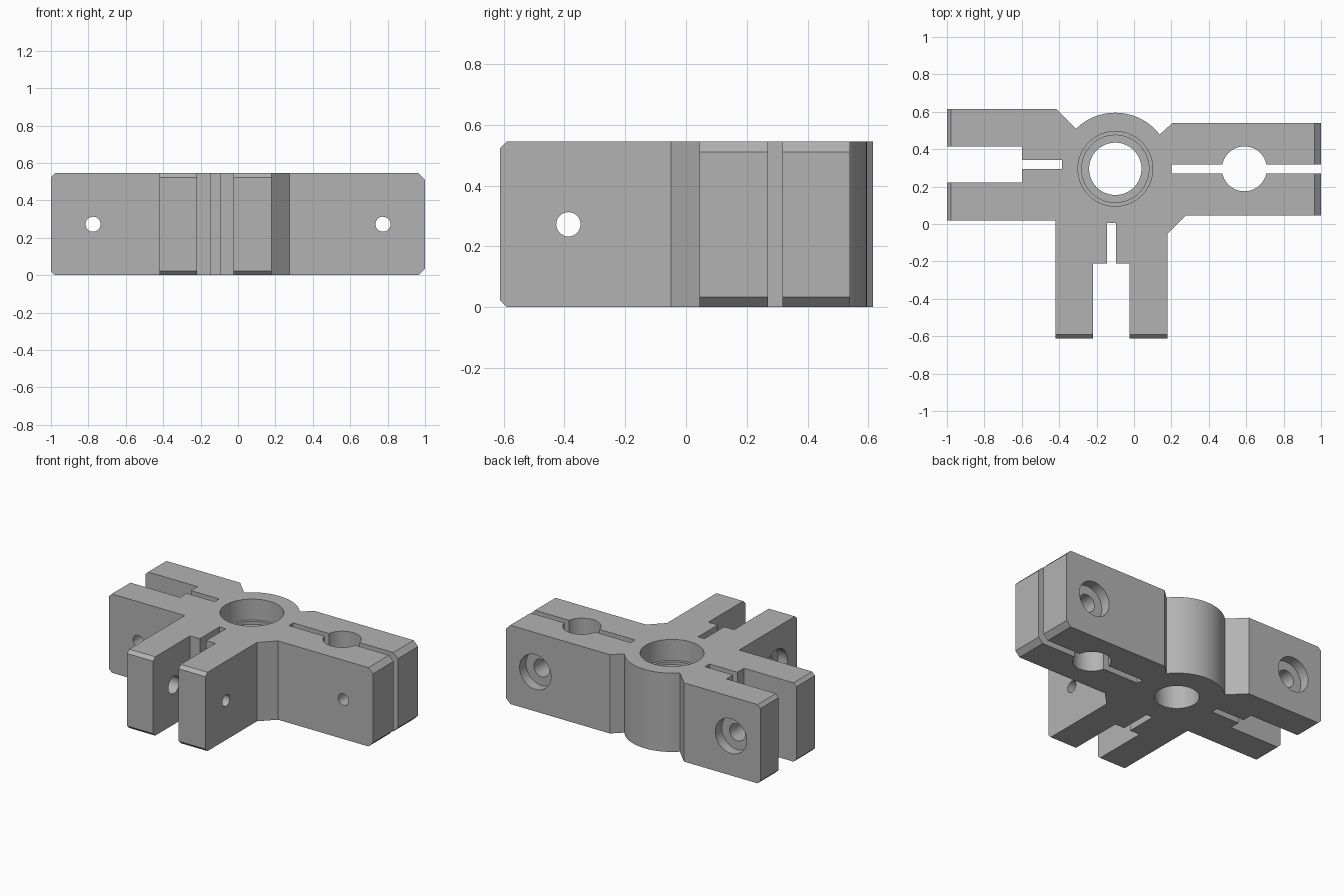
import bpy, bmesh
from math import sin, cos, radians, pi
from mathutils import Vector

if "Cube" in bpy.data.objects:
    bpy.data.objects.remove(bpy.data.objects["Cube"], do_unlink=True)

HEIGHT = 0.545
MID = HEIGHT / 2
HUB = Vector((-0.1, 0.295))
HUB_RADIUS = 0.3

grey = bpy.data.materials.new("plain_grey")
grey.use_nodes = True
grey.diffuse_color = (0.45, 0.45, 0.45, 1)
grey.node_tree.nodes["Principled BSDF"].inputs["Base Color"].default_value = (0.45, 0.45, 0.45, 1)


def extrude_outline(name, points, height):
    mesh = bpy.data.meshes.new(name)
    bm = bmesh.new()
    face = bm.faces.new([bm.verts.new((x, y, 0)) for x, y in points])
    top = bmesh.ops.extrude_face_region(bm, geom=[face])["geom"]
    verts = [v for v in top if isinstance(v, bmesh.types.BMVert)]
    bmesh.ops.translate(bm, verts=verts, vec=(0, 0, height))
    bmesh.ops.recalc_face_normals(bm, faces=bm.faces)
    bm.to_mesh(mesh)
    bm.free()
    obj = bpy.data.objects.new(name, mesh)
    bpy.context.collection.objects.link(obj)
    return obj


def cut(start, end, radius, sides=64):
    """Subtract a straight round (or few-sided) bar from the bracket."""
    a, b = Vector(start), Vector(end)
    bpy.ops.mesh.primitive_cylinder_add(vertices=sides, radius=radius,
                                        depth=(b - a).length, location=(a + b) / 2)
    tool = bpy.context.object
    d = b - a
    if abs(d.x) > 0:
        tool.rotation_euler = (0, pi / 2, 0)
    elif abs(d.y) > 0:
        tool.rotation_euler = (pi / 2, 0, 0)
    tool.hide_render = True
    bpy.context.view_layer.objects.active = bracket
    mod = bracket.modifiers.new("cut", 'BOOLEAN')
    mod.operation = 'DIFFERENCE'
    mod.solver = 'EXACT'
    mod.object = tool
    bpy.ops.object.modifier_apply(modifier=mod.name)
    bpy.data.objects.remove(tool, do_unlink=True)


# Plan outline: hub arc, clamp arm, front fork, side fork
arc = [(HUB.x + HUB_RADIUS * cos(radians(t)), HUB.y + HUB_RADIUS * sin(radians(t)))
       for t in [134.3 - i * (134.3 - 37.6) / 28 for i in range(29)]]
clamp_arm = [(0.205, 0.54), (1, 0.54), (1, 0.318), (0.2, 0.318),
             (0.2, 0.27), (1, 0.27), (1, 0.045), (0.275, 0.045), (0.18, -0.05)]
front_fork = [(0.18, -0.612), (-0.025, -0.612), (-0.025, -0.21), (-0.097, -0.21),
              (-0.097, 0.005), (-0.145, 0.005), (-0.145, -0.21), (-0.22, -0.21),
              (-0.22, -0.612), (-0.42, -0.612)]
side_fork = [(-0.42, 0.018), (-1, 0.018), (-1, 0.222), (-0.6, 0.222), (-0.6, 0.295),
             (-0.385, 0.295), (-0.385, 0.343), (-0.6, 0.343), (-0.6, 0.415),
             (-1, 0.415), (-1, 0.615), (-0.415, 0.615)]
bracket = extrude_outline("bracket_body", arc + clamp_arm + front_fork + side_fork, HEIGHT)

# Stepped hub bore: bearing seat, relief, through hole
for radius, bottom in [(0.2, HEIGHT - 0.145), (0.18, HEIGHT - 0.165), (0.14, -0.1)]:
    cut((*HUB, bottom), (*HUB, HEIGHT + 0.1), radius)

# Rod hole in the clamp arm
cut((0.59, 0.295, -0.1), (0.59, 0.295, HEIGHT + 0.1), 0.12)

# Cross bolts: thin hole, wider clearance half, round head recess
for x, back in [(-0.775, 0.615), (0.775, 0.54)]:
    cut((x, -0.1, MID), (x, 0.7, MID), 0.04, 32)
    cut((x, 0.3, MID), (x, 0.7, MID), 0.06, 32)
    cut((x, back - 0.07, MID), (x, 0.7, MID), 0.12)
y = -0.387
cut((-0.5, y, MID), (0.3, y, MID), 0.04, 32)
cut((-0.5, y, MID), (-0.12, y, MID), 0.06, 32)
cut((-0.5, y, MID), (-0.35, y, MID), 0.12)

# Chamfered top and bottom edges at the arm ends
for z in (0, HEIGHT):
    cut((-1, -0.1, z), (-1, 0.7, z), 0.022, 4)
    cut((1, -0.1, z), (1, 0.7, z), 0.034, 4)
    cut((-0.5, -0.612, z), (0.3, -0.612, z), 0.022, 4)

# Finish
bracket.data.materials.clear()
bracket.data.materials.append(grey)
for p in bracket.data.polygons:
    p.material_index = 0
bpy.ops.object.select_all(action='DESELECT')
bracket.select_set(True)
bpy.context.view_layer.objects.active = bracket
bpy.ops.object.shade_smooth_by_angle(angle=radians(25))
